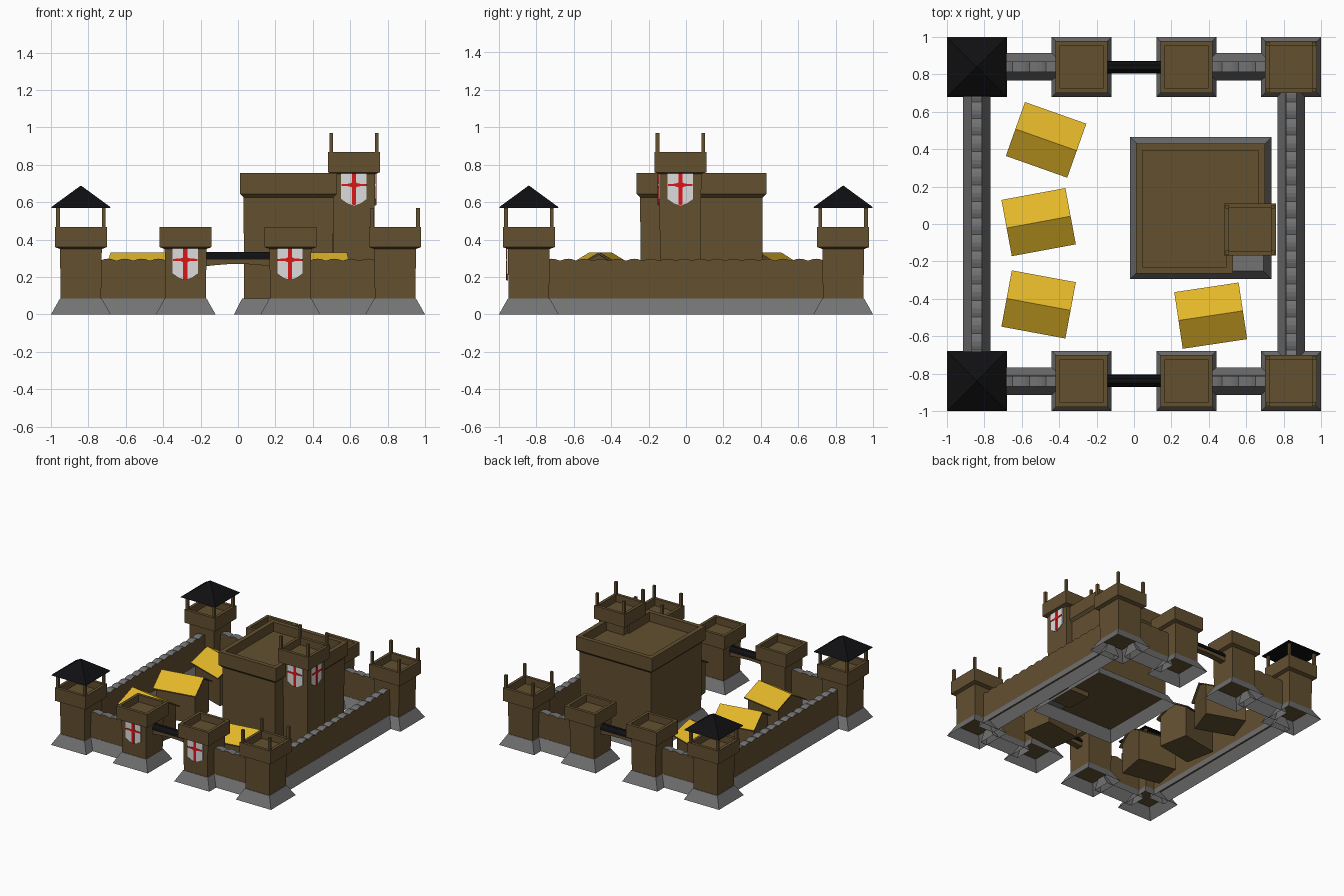
import bpy, bmesh, math
from mathutils import Matrix

if "Cube" in bpy.data.objects:
    bpy.data.objects.remove(bpy.data.objects["Cube"])


def material(name, rgb):
    m = bpy.data.materials.new(name)
    m.diffuse_color = (*rgb, 1)
    m.use_nodes = True
    m.node_tree.nodes["Principled BSDF"].inputs["Base Color"].default_value = m.diffuse_color
    return m


BROWN = material("timber_brown", (0.125, 0.080, 0.030))
GREY = material("stone_grey", (0.17, 0.17, 0.17))
BLACK = material("roof_black", (0.005, 0.005, 0.006))
GOLD = material("thatch_gold", (0.76, 0.47, 0.022))
WHITE = material("shield_white", (0.72, 0.72, 0.72))
RED = material("cross_red", (0.72, 0.008, 0.008))


def loft(name, rings, mat, start=True, end=True, matrix=None, top_mat=None):
    """Join equal-length rings of 3D points with flat faces."""
    bm = bmesh.new()
    vs = [[bm.verts.new(p) for p in r] for r in rings]
    n = len(vs[0])
    for a, b in zip(vs, vs[1:]):
        for i in range(n):
            j = (i + 1) % n
            bm.faces.new((a[i], a[j], b[j], b[i]))
    if start:
        bm.faces.new(vs[0][::-1])
    if end:
        bm.faces.new(vs[-1])
    bmesh.ops.recalc_face_normals(bm, faces=bm.faces)
    if top_mat:
        for f in bm.faces:
            f.material_index = 1 if f.normal.z > 0.4 else 0
    me = bpy.data.meshes.new(name)
    bm.to_mesh(me)
    bm.free()
    me.materials.append(mat)
    if top_mat:
        me.materials.append(top_mat)
    ob = bpy.data.objects.new(name, me)
    if matrix:
        ob.matrix_world = matrix
    bpy.context.collection.objects.link(ob)
    return ob


def rect(cx, cy, hx, hy, z):
    return [(cx - hx, cy - hy, z), (cx + hx, cy - hy, z), (cx + hx, cy + hy, z), (cx - hx, cy + hy, z)]


def box(name, cx, cy, hx, hy, z0, z1, mat):
    return loft(name, [rect(cx, cy, hx, hy, z0), rect(cx, cy, hx, hy, z1)], mat)


def plate(name, pts, depth, mat, matrix):
    """Thin plate from an x/z outline, facing -y."""
    return loft(name, [[(x, 0, z) for x, z in pts], [(x, -depth, z) for x, z in pts]], mat, matrix=matrix)


def sq(cx, cy, h, z):
    return rect(cx, cy, h, h, z)


def tower_top(cx, cy, z0, body_z):
    """Square shaft with a hollow parapet starting at z0."""
    loft("tower_shaft", [sq(cx, cy, 0.108, body_z), sq(cx, cy, 0.112, z0)], BROWN)
    loft("tower_parapet", [sq(cx, cy, 0.112, z0 - 0.01), sq(cx, cy, 0.139, z0), sq(cx, cy, 0.139, z0 + 0.108),
                           sq(cx, cy, 0.115, z0 + 0.108), sq(cx, cy, 0.115, z0 + 0.05)], BROWN)


def posts(cx, cy, z0, z1):
    for sx in (-1, 1):
        for sy in (-1, 1):
            box("tower_post", cx + sx * 0.122, cy + sy * 0.122, 0.010, 0.010, z0, z1, BROWN)


def shield(cx, cy, z, angle=0):
    """White shield with a red cross, z is its top."""
    m = Matrix.Translation((cx, cy, z)) @ Matrix.Rotation(angle, 4, 'Z')
    plate("shield", [(-0.068, 0), (-0.068, -0.145), (-0.035, -0.168), (0, -0.18),
                     (0.035, -0.168), (0.068, -0.145), (0.068, 0)], 0.007, WHITE, m)
    m2 = m @ Matrix.Translation((0, -0.006, 0))
    plate("shield_cross_upright", [(-0.011, 0), (-0.011, -0.174), (0, -0.177), (0.011, -0.174), (0.011, 0)],
          0.004, RED, m2)
    plate("shield_cross_arms", [(-0.066, -0.065), (-0.066, -0.075), (-0.025, -0.077), (0, -0.088), (0.025, -0.077),
                                (0.066, -0.075), (0.066, -0.065), (0.025, -0.063), (0, -0.052),
                                (-0.025, -0.063)], 0.0045, RED, m2)


# Ring of towers: corners and gate pairs, each on an open stone skirt
C = 0.84
for sy in (-1, 1):
    for x in (-C, -0.28, 0.28, C):
        y = sy * C
        loft("tower_skirt", [sq(x, y, 0.16, 0), sq(x, y, 0.112, 0.085)], GREY, start=False)
        tower_top(x, y, 0.36, 0.08)
        if abs(x) == C:
            posts(x, y, 0.41, 0.57)
        if x == -C:
            loft("tower_roof", [sq(x, y, 0.158, 0.57), sq(x, y, 0.154, 0.577), sq(x, y, 0.002, 0.688)], BLACK)


# Curtain walls with stone skirts and a gently scalloped stone walkway
def wall(cx, cy, half, angle):
    m = Matrix.Translation((cx, cy, 0)) @ Matrix.Rotation(angle, 4, 'Z')
    loft("wall_skirt", [rect(0, 0, half, 0.073, 0), rect(0, 0, half, 0.030, 0.085)], GREY, start=False, matrix=m)
    n = max(8, round(half * 2 / 0.022))
    top = [(half - 2 * half * i / n, 0.287 + 0.011 * abs(math.sin(i * math.pi / 4))) for i in range(n + 1)]
    prof = [(-half, 0.08), (half, 0.08)] + top
    loft("curtain_wall", [[(x, s * 0.028, z) for x, z in prof] for s in (-1, 1)], BROWN, matrix=m, top_mat=GREY)


for s in (-1, 1):
    wall(s * C, 0, 0.74, math.pi / 2)
    for sx in (-1, 1):
        wall(sx * 0.56, s * C, 0.18, 0)

# Gate lintels with a small black ridge roof
for s in (-1, 1):
    m = Matrix.Translation((0, s * 0.838, 0))
    arch = [(-0.18, 0.297)] + [(-0.18 + 0.06 * i, 0.257 + 0.013 * math.sin(i * math.pi / 6)) for i in range(7)]
    arch.append((0.18, 0.297))
    loft("gate_lintel", [[(x, t * 0.025, z) for x, z in arch] for t in (-1, 1)], BROWN, matrix=m)
    ridge = [(-0.033, 0.295), (0.033, 0.295), (0.030, 0.315), (0.012, 0.335), (-0.012, 0.335), (-0.030, 0.315)]
    loft("gate_roof", [[(x, y, z) for y, z in ridge] for x in (-0.18, 0.18)], BLACK, matrix=m)


# Keep: L-shaped block with parapet
def ell(d, z):
    x0, x1, x2, y0, y1, y2 = 0.01 + d, 0.53 - d, 0.70 - d, -0.265 + d, d, 0.43 - d
    return [(x0, y0, z), (x1, y0, z), (x1, y1, z), (x2, y1, z), (x2, y2, z), (x0, y2, z)]


loft("keep_skirt", [rect(0.357, 0.085, 0.378, 0.38, 0), rect(0.357, 0.085, 0.335, 0.337, 0.085)], GREY, start=False)
loft("keep_body", [ell(0.022, 0.08), ell(0.020, 0.64)], BROWN)
loft("keep_parapet", [ell(0.020, 0.625), ell(0, 0.645), ell(0, 0.755), ell(0.036, 0.755), ell(0.036, 0.68)], BROWN)

# Keep turret
TX, TY = 0.62, -0.03
tower_top(TX, TY, 0.76, 0.04)
posts(TX, TY, 0.81, 0.97)

# Shields on the front gate towers and the turret
for x in (-0.282, 0.278):
    shield(x, -C - 0.111, 0.362)
shield(TX, TY - 0.111, 0.762)
shield(TX + 0.111, TY, 0.762, math.pi / 2)

# Courtyard houses: gabled bodies with thin gold roofs
for x, y, deg in ((-0.47, 0.45, -19.5), (-0.51, 0.01, 10.5), (-0.51, -0.43, -10.5), (0.41, -0.49, 8.5)):
    m = Matrix.Translation((x, y, 0)) @ Matrix.Rotation(math.radians(deg), 4, 'Z')
    body = [(-0.125, 0), (0.125, 0), (0.125, 0.25), (0, 0.322), (-0.125, 0.25)]
    loft("house_body", [[(s * 0.16, a, z) for a, z in body] for s in (-1, 1)], BROWN, matrix=m)
    roof = [(-0.153, 0.241), (0, 0.332), (0.153, 0.241), (0.153, 0.231), (0, 0.320), (-0.153, 0.231)]
    loft("house_roof", [[(s * 0.174, a, z) for a, z in roof] for s in (-1, 1)], BROWN, matrix=m, top_mat=GOLD)
